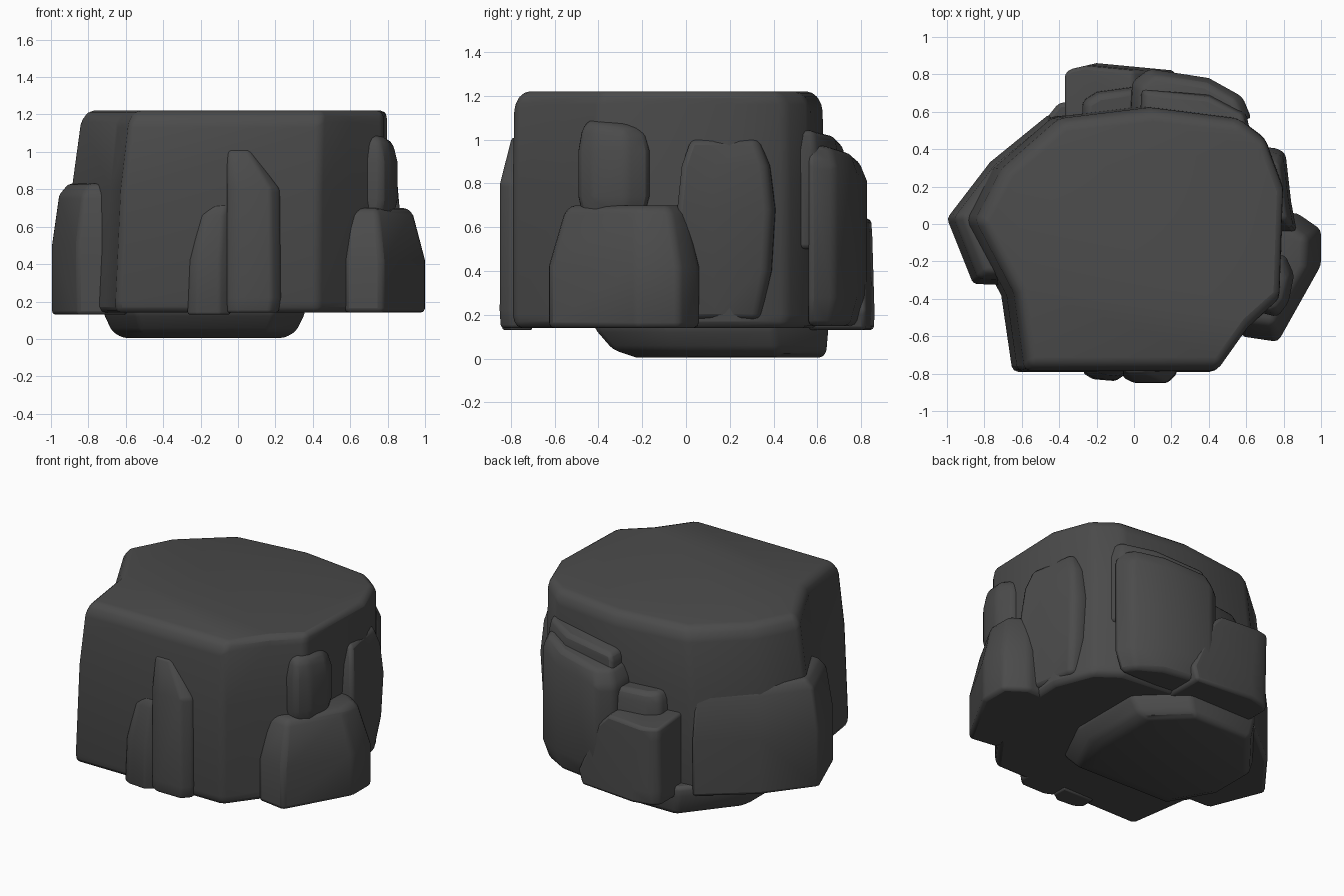
import bpy
import bmesh
import math

default_cube = bpy.data.objects.get("Cube")
if default_cube:
    bpy.data.objects.remove(default_cube, do_unlink=True)

# One dark stone colour for every boulder
stone = bpy.data.materials.new("dark_stone")
stone.use_nodes = True
colour = (0.07, 0.07, 0.07, 1)
stone.diffuse_color = colour
shader = stone.node_tree.nodes["Principled BSDF"]
shader.inputs["Base Color"].default_value = colour
shader.inputs["Roughness"].default_value = 0.9


def rock(name, outline, levels, anchor, lean=(0, 0), round_edge=0.025):
    """Loft an outline through levels of height, x scale and optional y scale.

    Scaling is about the anchor; the upper half of the levels is tilted by lean.
    """
    bm = bmesh.new()
    ax, ay = anchor
    rings = []
    for index, (height, *scale) in enumerate(levels):
        tilt = 1 if index >= len(levels) / 2 else 0
        ring = []
        for x, y in outline:
            dx, dy = (x - ax) * scale[0], (y - ay) * scale[-1]
            z = height + tilt * (lean[0] * dx + lean[1] * dy)
            ring.append(bm.verts.new((ax + dx, ay + dy, z)))
        rings.append(ring)
    count = len(outline)
    for low, high in zip(rings, rings[1:]):
        for i in range(count):
            j = (i + 1) % count
            bm.faces.new((low[i], low[j], high[j], high[i]))
    bm.faces.new(list(reversed(rings[0])))
    bm.faces.new(rings[-1])
    bmesh.ops.recalc_face_normals(bm, faces=bm.faces)

    mesh = bpy.data.meshes.new(name)
    bm.to_mesh(mesh)
    bm.free()
    mesh.materials.append(stone)
    obj = bpy.data.objects.new(name, mesh)
    bpy.context.collection.objects.link(obj)

    # Worn edges with soft shading
    bpy.ops.object.select_all(action="DESELECT")
    obj.select_set(True)
    bpy.context.view_layer.objects.active = obj
    bpy.ops.object.shade_smooth_by_angle(angle=math.radians(65))
    bevel = obj.modifiers.new("worn_edges", "BEVEL")
    bevel.width = round_edge
    bevel.segments = 2
    bevel.limit_method = "ANGLE"
    bevel.angle_limit = math.radians(25)
    return obj


# Large central boulder, its -x side leaning inwards towards the top
rock("main_boulder",
     [(-.65, -.79), (.43, -.79), (.6, -.56), (.78, -.4), (.8, .2), (.7, .46),
      (.55, .57), (.05, .63), (-.46, .57), (-.78, .3), (-.93, .02), (-.71, -.38)],
     [(.14, 1, .98), (.2, 1), (.8, .98, 1), (1.16, .95, .99), (1.22, .925, .93)],
     anchor=(.72, -.1), round_edge=.03)

# Shallow foot below the central boulder
rock("underside_foot",
     [(-.55, -.4), (.2, -.42), (.36, -.1), (.36, .4), (.1, .65),
      (-.4, .65), (-.72, .25), (-.72, -.1)],
     [(.005, .8), (.04, .91), (.14, 1), (.2, 1)], anchor=(-.2, .55))

# Bulge on the -x side, narrowing into the central boulder
rock("side_bulge",
     [(-.6, -.33), (-.86, -.32), (-1, .03), (-.77, .33), (-.45, .59), (-.4, .3)],
     [(.13, 1), (.5, 1), (.77, .93), (.83, .84)],
     anchor=(-.45, .1), round_edge=.02)

# Two thin slabs on the front
rock("front_tall_slab",
     [(-.06, -.7), (-.06, -.82), (0, -.85), (.18, -.85), (.23, -.8), (.23, -.7)],
     [(.14, .95), (.22, 1), (.8, .98), (1.01, .45)], anchor=(-.06, -.75), round_edge=.015)
rock("front_short_slab",
     [(-.27, -.7), (-.27, -.8), (-.22, -.83), (-.1, -.84), (-.04, -.8), (-.04, -.7)],
     [(.13, 1), (.42, .95), (.66, .7), (.72, .45)], anchor=(-.04, -.75), round_edge=.015)

# Three boulders on the +x side
rock("side_low_boulder",
     [(.57, -.6), (.77, -.63), (1, -.22), (1, -.03), (.87, .06), (.6, .05)],
     [(.14, 1), (.42, 1), (.66, .82), (.7, .74)], anchor=(.65, -.24))
rock("side_upper_stone",
     [(.65, -.47), (.77, -.5), (.83, -.42), (.86, -.27), (.81, -.16), (.65, -.18)],
     [(.64, .85), (.74, .98), (.95, .98), (1.04, .87), (1.08, .65)],
     anchor=(.67, -.33), lean=(0, -.12))
rock("side_tall_boulder",
     [(.6, -.04), (.87, -.04), (.84, .12), (.81, .38), (.75, .41), (.6, .4)],
     [(.18, .72), (.4, .93), (.68, 1), (.88, .9), (1, .7)], anchor=(.7, .17))

# Four boulders stacked against the back
rock("back_ledge",
     [(.03, .5), (.04, .72), (.4, .69), (.6, .59), (.62, .5)],
     [(.5, 1), (.95, 1), (1.03, .93)], anchor=(.35, .5), lean=(.08, -.1))
rock("back_tall_boulder",
     [(-.02, .55), (-.01, .76), (.08, .83), (.4, .78), (.58, .68), (.63, .56)],
     [(.15, .85), (.28, 1), (.86, 1), (.95, .86)], anchor=(.3, .55), lean=(.12, -.1))
rock("back_low_boulder",
     [(-.37, .4), (-.37, .79), (-.33, .83), (-.2, .86), (.22, .82), (.22, .4)],
     [(.13, .95), (.22, 1), (.56, .75), (.64, .62)], anchor=(-.37, .82), lean=(0, -.1))
rock("back_small_stone",
     [(-.28, .5), (-.28, .66), (-.2, .71), (.02, .74), (.02, .5)],
     [(.5, 1), (.73, .97), (.79, .85)], anchor=(-.1, .55))
